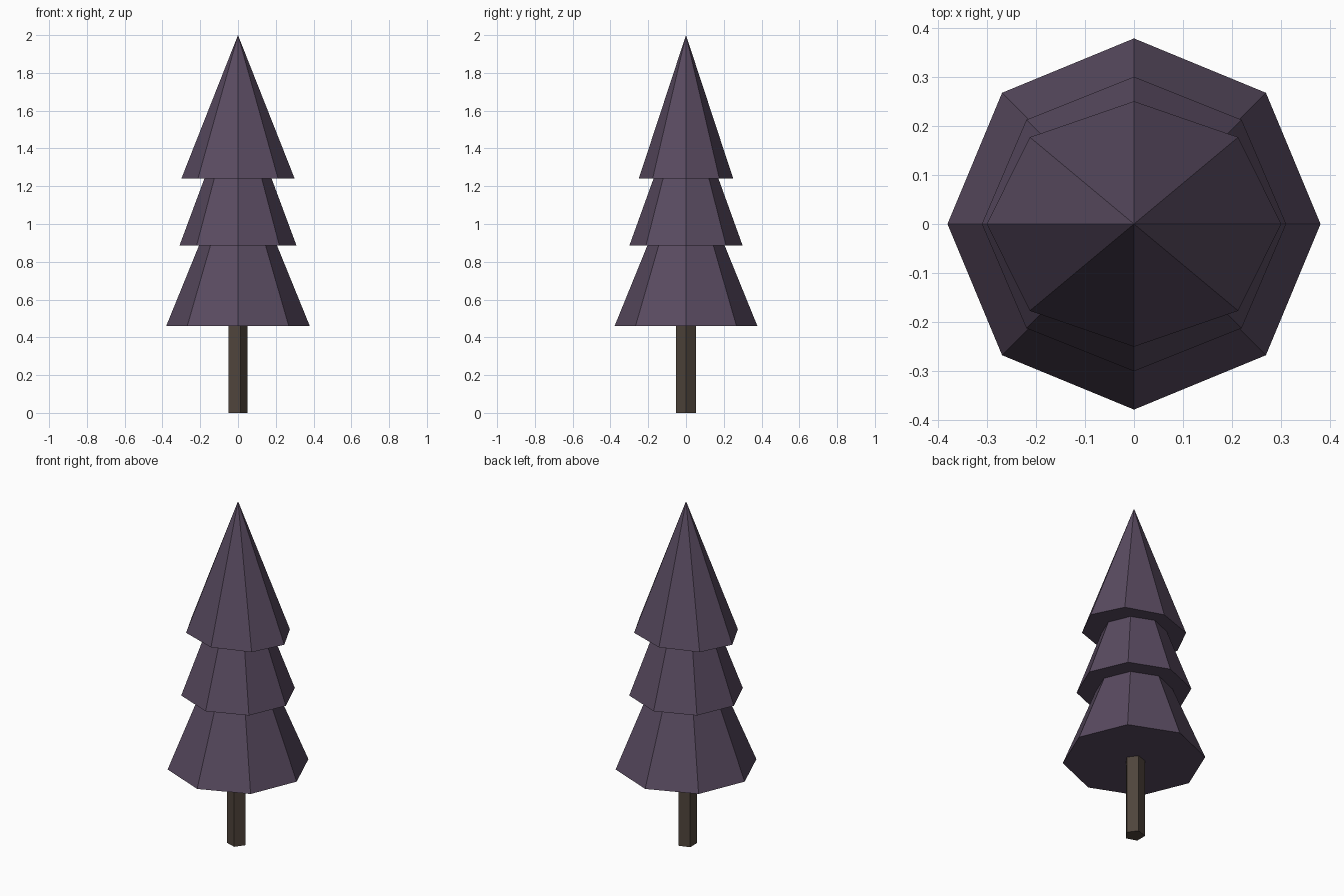
import bpy, bmesh, math

if "Cube" in bpy.data.objects:
    bpy.data.objects.remove(bpy.data.objects["Cube"])


def material(name, rgb):
    m = bpy.data.materials.new(name)
    m.diffuse_color = (*rgb, 1.0)
    m.use_nodes = True
    m.node_tree.nodes["Principled BSDF"].inputs["Base Color"].default_value = m.diffuse_color
    return m


def ring(bm, sides, rx, ry, z, cx=0.0):
    """One horizontal loop of vertices, the first on the +x axis."""
    return [bm.verts.new((cx + rx * math.cos(2 * math.pi * i / sides),
                          ry * math.sin(2 * math.pi * i / sides), z))
            for i in range(sides)]


def lofted(name, sides, rings, mat, apex=None, cx=0.0):
    """Skin a stack of (rx, ry, z) rings, capped below and capped or pointed above."""
    bm = bmesh.new()
    loops = [ring(bm, sides, rx, ry, z, cx) for rx, ry, z in rings]
    bm.faces.new(loops[0])
    for a, b in zip(loops, loops[1:]):
        for i in range(sides):
            j = (i + 1) % sides
            bm.faces.new((a[i], a[j], b[j], b[i]))
    top = loops[-1]
    if apex is None:
        bm.faces.new(top)
    else:
        tip = bm.verts.new((0, 0, apex))
        for i in range(sides):
            bm.faces.new((top[i], top[(i + 1) % sides], tip))
    bmesh.ops.recalc_face_normals(bm, faces=bm.faces)
    mesh = bpy.data.meshes.new(name)
    bm.to_mesh(mesh)
    bm.free()
    mesh.materials.append(mat)
    obj = bpy.data.objects.new(name, mesh)
    bpy.context.collection.objects.link(obj)
    return obj


purple = material("dusky purple foliage", (0.100, 0.070, 0.118))
brown = material("dark brown bark", (0.078, 0.058, 0.044))

# Foliage: three octagonal tiers stepping out into each other, ending in a point
lofted("foliage", 8, [
    (0.38, 0.378, 0.46), (0.207, 0.205, 0.885),   # lower tier
    (0.31, 0.30, 0.885), (0.178, 0.172, 1.24),    # middle tier
    (0.30, 0.25, 1.24),                           # upper tier
], purple, apex=2.0)

# Trunk: five-sided post
lofted("trunk", 5, [(0.055, 0.055, 0.0), (0.055, 0.055, 0.46)], brown, cx=-0.005)
